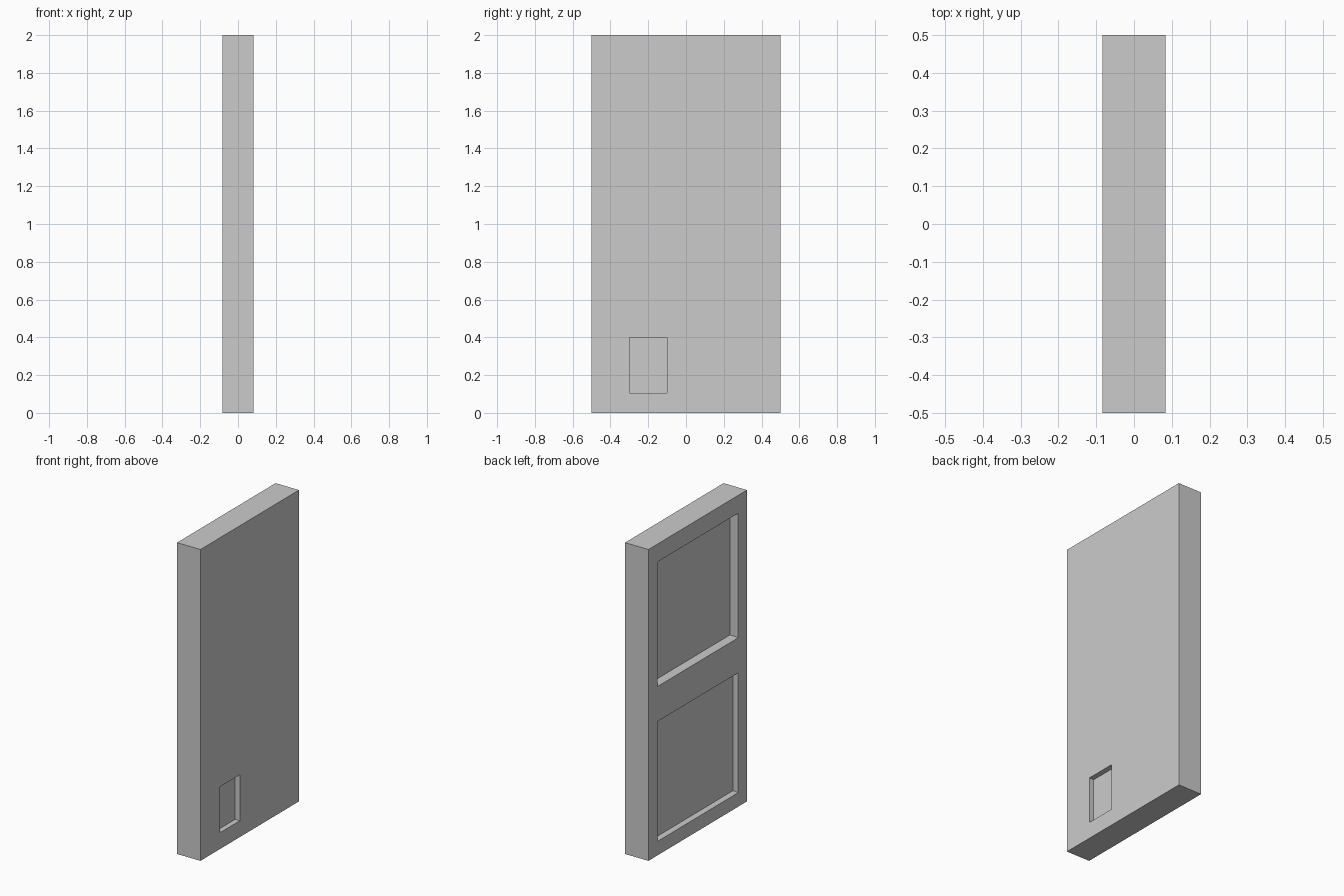
import bpy, bmesh

if "Cube" in bpy.data.objects:
    bpy.data.objects.remove(bpy.data.objects["Cube"])

HALF_T, HALF_W, HEIGHT = 0.083, 0.5, 2.0


def loft(name, y0, y1, z0, z1, rings):
    """Closed solid through rectangles; each ring is (x, inset)."""
    bm = bmesh.new()
    loops = []
    for x, s in rings:
        pts = [(y0 + s, z0 + s), (y1 - s, z0 + s), (y1 - s, z1 - s), (y0 + s, z1 - s)]
        loops.append([bm.verts.new((x, y, z)) for y, z in pts])
    for a, b in zip(loops, loops[1:]):
        for i in range(4):
            j = (i + 1) % 4
            bm.faces.new((a[i], a[j], b[j], b[i]))
    bm.faces.new(loops[0])
    bm.faces.new(loops[-1])
    bmesh.ops.recalc_face_normals(bm, faces=bm.faces)
    mesh = bpy.data.meshes.new(name)
    bm.to_mesh(mesh)
    bm.free()
    obj = bpy.data.objects.new(name, mesh)
    bpy.context.collection.objects.link(obj)
    return obj


# Door slab
door = loft("door_panel", -HALF_W, HALF_W, 0, HEIGHT, [(-HALF_T, 0), (HALF_T, 0)])


def recess(name, y0, y1, z0, z1, rings):
    cutter = loft(name, y0, y1, z0, z1, rings)
    cutter.hide_render = True
    cutter.hide_viewport = True
    mod = door.modifiers.new(name, "BOOLEAN")
    mod.operation = "DIFFERENCE"
    mod.solver = "EXACT"
    mod.object = cutter


def panel_rings(depth):
    """Chamfered rim followed by a straight wall, cut into the -x face."""
    return [(-HALF_T - 0.05, 0), (-HALF_T, 0), (-HALF_T + 0.014, 0.008), (-HALF_T + depth, 0.008)]


# Two large recesses on the left face
recess("lower_recess_cutter", -0.41, 0.41, 0.09, 0.86, panel_rings(0.031))
recess("upper_recess_cutter", -0.41, 0.41, 1.085, 1.885, panel_rings(0.052))

# Small pocket on the right face
recess("handle_pocket_cutter", -0.3, -0.1, 0.105, 0.4, [(HALF_T + 0.05, 0), (HALF_T - 0.033, 0)])
